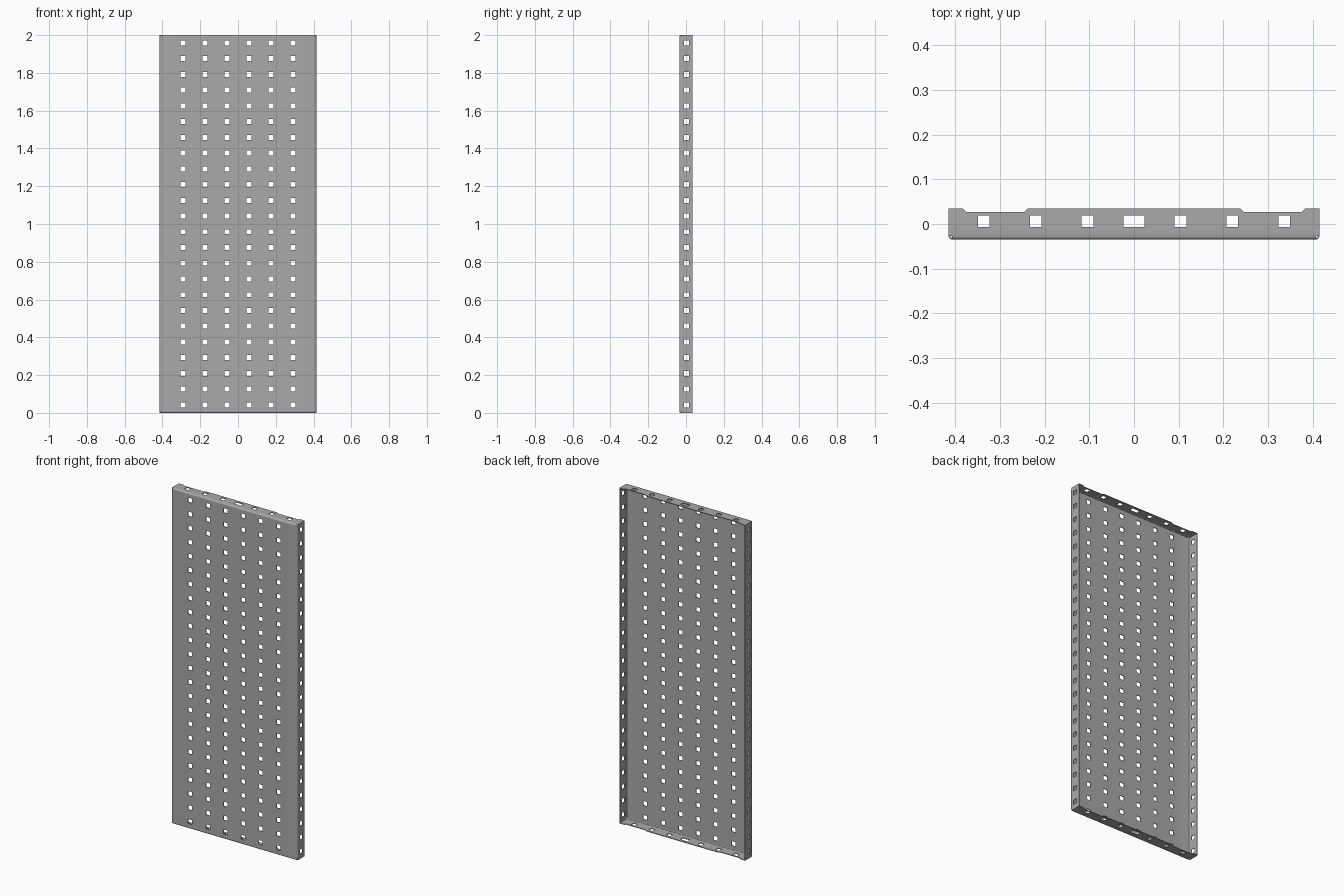
import bpy, bmesh
from math import sin, cos, pi

if "Cube" in bpy.data.objects:
    bpy.data.objects.remove(bpy.data.objects["Cube"], do_unlink=True)

W, D, H = 0.415, 0.035, 2.0     # half width, half depth, height
T, R = 0.004, 0.008             # sheet thickness, bend radius
HOLE = 0.013                    # half size of a square hole

steel = bpy.data.materials.new("grey_steel")
steel.use_nodes = True
grey = (0.4, 0.4, 0.4, 1)
steel.diffuse_color = grey
steel.node_tree.nodes["Principled BSDF"].inputs["Base Color"].default_value = grey


def sheet(name, nu, nv, place, skip, flip=False):
    """Grid of quads with skipped cells, thickened inwards."""
    bm = bmesh.new()
    grid = [[bm.verts.new(place(i, j)) for j in range(nv)] for i in range(nu)]
    for i in range(nu - 1):
        for j in range(nv - 1):
            if not skip(i, j):
                quad = [grid[i][j], grid[i + 1][j], grid[i + 1][j + 1], grid[i][j + 1]]
                bm.faces.new(quad[::-1] if flip else quad)
    bmesh.ops.delete(bm, geom=[v for v in bm.verts if not v.link_faces], context='VERTS')
    mesh = bpy.data.meshes.new(name)
    bm.to_mesh(mesh)
    bm.free()
    mesh.materials.append(steel)
    ob = bpy.data.objects.new(name, mesh)
    bpy.context.collection.objects.link(ob)
    mod = ob.modifiers.new("thickness", 'SOLIDIFY')
    mod.thickness = T
    mod.offset = -1
    mod.use_even_offset = True
    bpy.ops.object.select_all(action='DESELECT')
    ob.select_set(True)
    bpy.context.view_layer.objects.active = ob
    bpy.ops.object.modifier_apply(modifier=mod.name)
    bpy.ops.object.shade_smooth_by_angle(angle=pi / 6)
    return ob


def inside(value, centres, half):
    return any(abs(value - c) < half for c in centres)


# Front face and both side walls, folded from one perforated sheet
cols = [0.1163 * (k - 2.5) for k in range(6)]
rows = [0.0425 + 0.0833 * k for k in range(24)]
side_y = 0.002
zs = sorted([0, R, H - R, H] + [r + s * HOLE for r in rows for s in (-1, 1)])
bend = [(W - R + R * sin(a), -D + R - R * cos(a)) for a in [k * pi / 8 for k in range(5)]]
right_half = bend + [(W, side_y - HOLE), (W, side_y + HOLE), (W, D)]
front_xs = sorted(c + s * HOLE for c in cols for s in (-1, 1))
path = [(-x, y) for x, y in reversed(right_half)] + [(x, -D) for x in front_xs] + right_half


def panel_skip(i, j):
    x = (path[i][0] + path[i + 1][0]) / 2
    y = (path[i][1] + path[i + 1][1]) / 2
    z = (zs[j] + zs[j + 1]) / 2
    if (z < R or z > H - R) and y < -D + R:
        return True             # room for the end flange bends
    on_hole = inside(x, cols, HOLE) if y < -D + 1e-4 else abs(x) > W - 1e-4 and abs(y - side_y) < HOLE
    return on_hole and inside(z, rows, HOLE)


sheet("perforated_panel", len(path), len(zs),
      lambda i, j: (*path[i], zs[j]), panel_skip)

# Top and bottom end flanges with square holes, a central slot and a notched edge
holes = [(0, 0.024)] + [(s * x, HOLE) for x in (0.104, 0.22, 0.336) for s in (-1, 1)]
notch = [0.237, 0.246, 0.375, 0.384]
end = W - R
xs = sorted([-end, end] + [s * n for n in notch for s in (-1, 1)]
            + [c + s * h for c, h in holes for s in (-1, 1)])
hole_y = 0.0065
flange = [(-D + R - R * cos(a), H - R + R * sin(a)) for a in [k * pi / 8 for k in range(5)]]
flange += [(hole_y - HOLE, H), (hole_y + HOLE, H), (D, H)]
last = len(flange) - 1


def flange_point(i, j, bottom):
    x = xs[i]
    y, z = flange[j]
    if j == last and notch[1] - 1e-4 < abs(x) < notch[2] + 1e-4:
        y -= 0.008
    return (x, y, H - z if bottom else z)


def flange_skip(i, j):
    x = (xs[i] + xs[i + 1]) / 2
    return j == last - 2 and any(abs(x - c) < h for c, h in holes)


for name, bottom in (("top_flange", False), ("bottom_flange", True)):
    sheet(name, len(xs), len(flange),
          lambda i, j, b=bottom: flange_point(i, j, b), flange_skip, flip=bottom)

# Corner tabs closing the flange ends against the side walls
for s in (-1, 1):
    for name, z in (("top", H - T / 2), ("bottom", T / 2)):
        bpy.ops.mesh.primitive_cube_add(size=1, location=(s * (end + W - T) / 2, R / 2, z))
        tab = bpy.context.object
        tab.name = f"{name}_corner_tab_{'left' if s > 0 else 'right'}"
        tab.scale = (W - T - end, 2 * D - R, T)
        tab.data.materials.append(steel)
